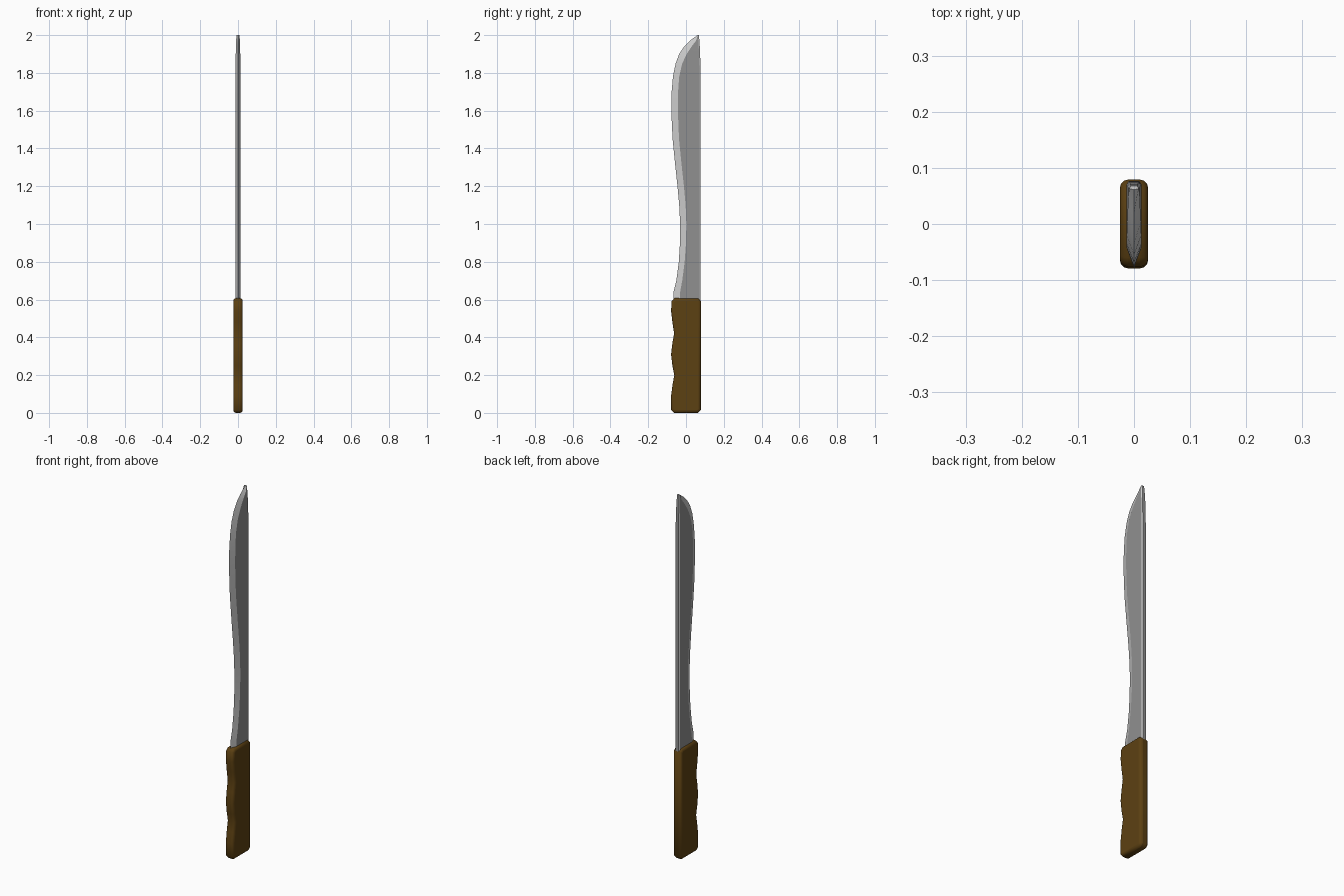
import bpy, bmesh, math

if "Cube" in bpy.data.objects:
    bpy.data.objects.remove(bpy.data.objects["Cube"])


def make_object(name, bm, colours):
    bmesh.ops.recalc_face_normals(bm, faces=bm.faces[:])
    mesh = bpy.data.meshes.new(name)
    bm.to_mesh(mesh)
    bm.free()
    for label, rgb in colours:
        mat = bpy.data.materials.new(label)
        mat.diffuse_color = (*rgb, 1)
        mat.use_nodes = True
        mat.node_tree.nodes["Principled BSDF"].inputs["Base Color"].default_value = mat.diffuse_color
        mesh.materials.append(mat)
    obj = bpy.data.objects.new(name, mesh)
    bpy.context.collection.objects.link(obj)
    return obj


def smooth(obj, degrees):
    bpy.ops.object.select_all(action='DESELECT')
    obj.select_set(True)
    bpy.context.view_layer.objects.active = obj
    bpy.ops.object.shade_smooth_by_angle(angle=math.radians(degrees))


# Blade: stations of (z, cutting edge y, bevel line y, spine y, half thickness)
T = 0.013
stations = [
    (0.58, -0.066, -0.035, 0.077, T),
    (0.64, -0.066, -0.031, 0.077, T),
    (0.70, -0.051, -0.020, 0.077, T),
    (0.80, -0.038, -0.007, 0.077, T),
    (0.90, -0.032, 0.000, 0.077, T),
    (1.00, -0.031, 0.002, 0.077, T),
    (1.10, -0.036, -0.002, 0.077, T),
    (1.20, -0.045, -0.011, 0.077, T),
    (1.32, -0.058, -0.024, 0.077, T),
    (1.45, -0.071, -0.037, 0.077, T),
    (1.60, -0.078, -0.043, 0.077, T),
    (1.70, -0.076, -0.042, 0.077, T),
    (1.78, -0.069, -0.036, 0.077, T),
    (1.85, -0.055, -0.020, 0.076, T),
    (1.90, -0.036, 0.004, 0.075, 0.012),
    (1.94, -0.010, 0.030, 0.073, 0.011),
    (1.97, 0.020, 0.053, 0.071, 0.010),
    (2.00, 0.061, 0.063, 0.068, 0.008),
]
bm = bmesh.new()
rings = []
for z, edge, bevel, spine, t in stations:
    side = max(spine - 0.006, bevel + 0.001)
    section = [(0, edge), (t, bevel), (t, side), (t * 0.7, spine),
               (-t * 0.7, spine), (-t, side), (-t, bevel)]
    rings.append([bm.verts.new((x, y, z)) for x, y in section])
for a, b in zip(rings, rings[1:]):
    for i in range(len(a)):
        j = (i + 1) % len(a)
        f = bm.faces.new((a[i], a[j], b[j], b[i]))
        f.material_index = 1 if i in (1, 3, 5) else 0  # flats and spine are dark
bm.faces.new(rings[0])
bm.faces.new(rings[-1])
blade = make_object("blade", bm, [("ground_steel", (0.64, 0.64, 0.64)),
                                  ("dark_steel", (0.28, 0.28, 0.28))])
smooth(blade, 15)

# Handle: side profile with finger grooves, extruded sideways and rounded
profile = [(0.064, 0.0), (0.079, 0.015), (0.079, 0.592), (0.064, 0.607),
           (-0.060, 0.607), (-0.076, 0.592), (-0.079, 0.54),
           (-0.072, 0.48), (-0.063, 0.42), (-0.072, 0.37), (-0.079, 0.31),
           (-0.072, 0.25), (-0.062, 0.20), (-0.071, 0.15), (-0.079, 0.09),
           (-0.079, 0.015), (-0.064, 0.0)]
bm = bmesh.new()
face = bm.faces.new([bm.verts.new((-0.025, y, z)) for y, z in profile])
ext = bmesh.ops.extrude_face_region(bm, geom=[face])
bmesh.ops.translate(bm, vec=(0.05, 0, 0),
                    verts=[v for v in ext["geom"] if isinstance(v, bmesh.types.BMVert)])
handle = make_object("handle", bm, [("brown_wood", (0.108, 0.052, 0.006))])
mod = handle.modifiers.new("rounding", 'BEVEL')
mod.width = 0.014
mod.segments = 3
mod.limit_method = 'ANGLE'
mod.angle_limit = math.radians(60)
smooth(handle, 50)
